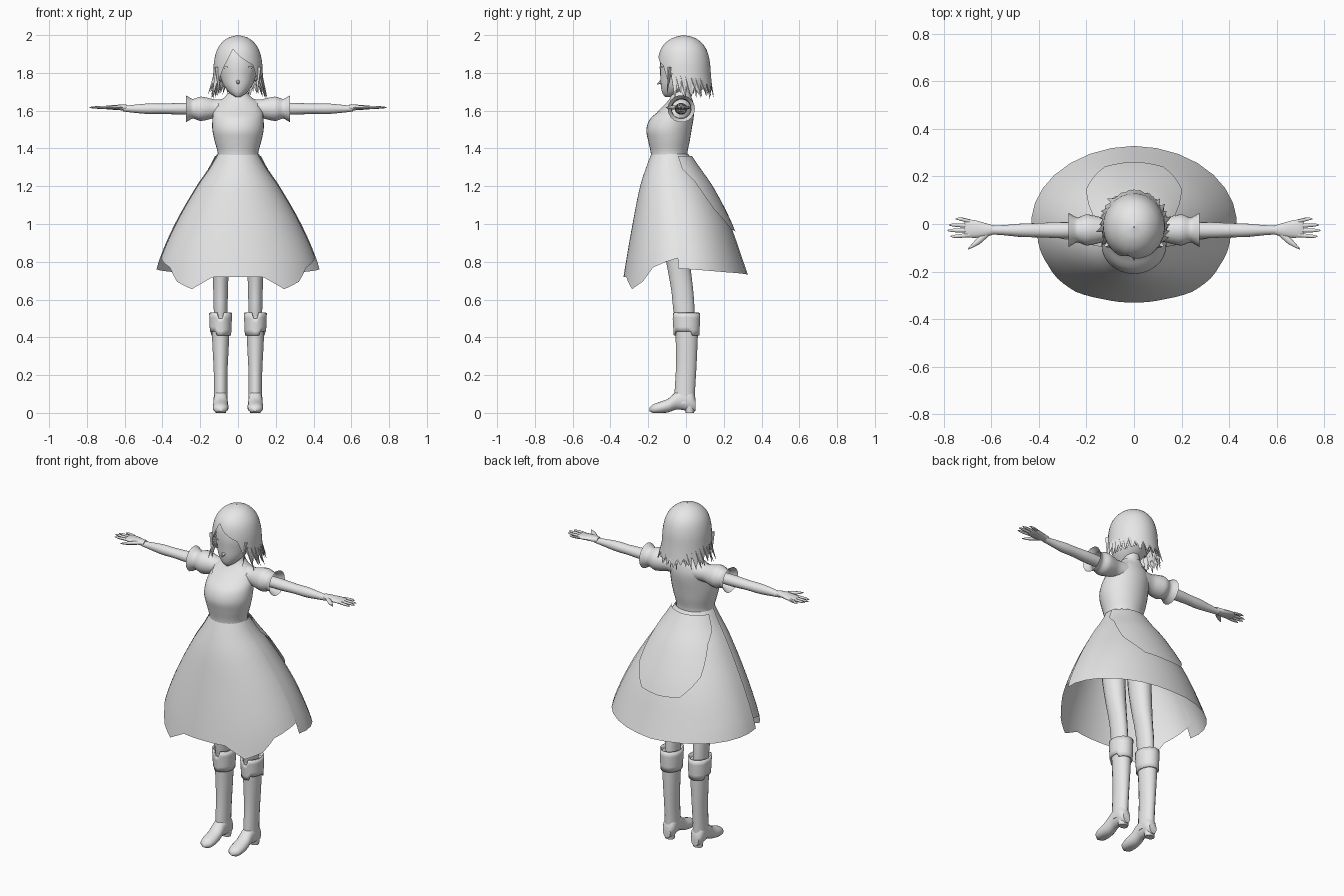
import bpy, bmesh, math, random
from mathutils import Vector

cube = bpy.data.objects.get("Cube")
if cube:
    bpy.data.objects.remove(cube, do_unlink=True)
random.seed(4)

grey = bpy.data.materials.new("plain_light_grey")
grey.use_nodes = True
grey.diffuse_color = (0.8, 0.8, 0.8, 1)
grey.node_tree.nodes["Principled BSDF"].inputs["Base Color"].default_value = grey.diffuse_color
made = []


def sample(rows, h):
    """Smoothly interpolate (height, half width, front, back) rows."""
    h = min(max(h, rows[0][0]), rows[-1][0])
    last = len(rows) - 1
    i = next(k for k in range(last) if h <= rows[k + 1][0])

    def slope(k, c):
        a, b = rows[max(k - 1, 0)], rows[min(k + 1, last)]
        return (b[c] - a[c]) / (b[0] - a[0])
    a, b = rows[i], rows[i + 1]
    d = b[0] - a[0]
    t = (h - a[0]) / d
    s = t * t * (3 - 2 * t)
    return [a[c] * (1 - s) + b[c] * s + d * t * (1 - t) * ((1 - t) * slope(i, c) - t * slope(i + 1, c))
            for c in (1, 2, 3)]


def hem(points, top, step=5):
    """Columns (angle, bottom, top) along a polyline hem."""
    cols = []
    for (a, za), (b, zb) in zip(points, points[1:]):
        n = max(1, round(abs(b - a) / step))
        cols += [(a + (b - a) * k / n, za + (zb - za) * k / n, top) for k in range(n)]
    return cols + [(*points[-1], top)]


def both(points):
    return [(-a, z) for a, z in reversed(points) if a] + points


def upright(x, y, z):
    return (x, y, z)


def finish(name, bm, mirror=False):
    mesh = bpy.data.meshes.new(name)
    bmesh.ops.recalc_face_normals(bm, faces=bm.faces)
    bm.to_mesh(mesh)
    bm.free()
    mesh.materials.append(grey)
    ob = bpy.data.objects.new(name, mesh)
    bpy.context.collection.objects.link(ob)
    if mirror:
        ob.modifiers.new("mirror", "MIRROR")
    made.append(ob)
    return ob


def loft(name, rows, cols=None, steps=14, place=upright, grow=0, power=1, mirror=False, sides=24):
    """Sweep cross-sections; angle zero faces the front."""
    solid = cols is None
    if solid:
        cols = [(360 * k / sides, rows[0][0], rows[-1][0]) for k in range(sides + 1)]
    bm = bmesh.new()
    grid = []
    for angle, low, high in cols:
        a = math.radians(angle)
        line = []
        for k in range(steps + 1):
            h = high + (low - high) * (k / steps) ** power
            w, f, b = sample(rows, h)
            p = ((w + grow) * math.sin(a), (f + b) / 2 - ((b - f) / 2 + grow) * math.cos(a), h)
            line.append(bm.verts.new(place(*p)))
        grid.append(line)
    for l, r in zip(grid, grid[1:]):
        for k in range(steps):
            bm.faces.new((l[k], l[k + 1], r[k + 1], r[k]))
    bmesh.ops.remove_doubles(bm, verts=bm.verts, dist=0.0002)
    if solid:
        bmesh.ops.holes_fill(bm, edges=[e for e in bm.edges if e.is_boundary], sides=0)
    return finish(name, bm, mirror)


def spike(name, start, end, radius, mirror=False, flat=0.5):
    """Tapered strand between two points."""
    start, end = Vector(start), Vector(end)
    bm = bmesh.new()
    bmesh.ops.create_cone(bm, segments=6, radius1=radius, radius2=0.001, depth=1, cap_ends=True)
    turn = (end - start).to_track_quat("Z", "Y")
    for v in bm.verts:
        v.co = start + turn @ Vector((v.co.x, v.co.y * flat, (v.co.z + 0.5) * (end - start).length))
    return finish(name, bm, mirror)


# Bodice with shoulders and neck
torso = [(1.34, .108, -.185, .008), (1.38, .108, -.187, .008), (1.44, .124, -.2, .02), (1.5, .136, -.21, .03),
         (1.56, .135, -.188, .04), (1.6, .13, -.14, .042), (1.64, .11, -.1, .035), (1.67, .068, -.078, .025),
         (1.7, .046, -.068, .022), (1.76, .04, -.06, .025)]
loft("bodice", torso, steps=26, sides=32)
loft("collar", torso, hem(both([(0, 1.64), (10, 1.59), (42, 1.6), (60, 1.635), (90, 1.65), (180, 1.645)]), 1.69),
     steps=8, grow=.005)

# Hips hidden under the skirt
loft("hips", [(1.03, .05, -.1, -.03), (1.08, .115, -.15, 0), (1.2, .13, -.17, .02), (1.35, .1, -.17, 0)])

# Skirt: notched front panel, longer back panel, rear overlay
skirt = [(.64, .455, -.345, .355), (.8, .418, -.32, .3), (1, .332, -.285, .228), (1.2, .217, -.245, .125),
         (1.3, .148, -.213, .055), (1.37, .108, -.186, .008)]
loft("skirt_front", skirt, hem(both([(0, .72), (18, .718), (33, .655), (47, .695), (58, .77), (72, .8), (93, .835)]),
     1.37), steps=16, grow=-.002)
loft("skirt_back", skirt, hem([(84, .765), (130, .745), (180, .73), (230, .745), (276, .765)], 1.37, 12),
     steps=16, grow=.004)
loft("skirt_overlay", skirt, hem([(112, 1.29), (125, 1.23), (139, 1.08), (160, .97), (180, .96), (200, .97),
     (221, 1.08), (235, 1.23), (248, 1.29)], 1.36), steps=10, grow=.017)


# Sleeves and arms
def sideways(x, y, z):
    return (z, y, 1.61 - x)


sleeve = [(h, r, -.025 - r, -.025 + r) for h, r in
          ((.06, .055), (.12, .05), (.165, .06), (.2, .065), (.222, .058), (.238, .052), (.275, .072))]
loft("puff_sleeve", sleeve, hem([(0, .06), (360, .06)], .275, 20), place=sideways, steps=18, mirror=True)
loft("arm", [(.18, .03, -.058, .005), (.3, .031, -.06, .008), (.4, .027, -.056, .004), (.47, .028, -.055, .002),
             (.55, .021, -.047, -.005), (.61, .014, -.043, -.007)], place=sideways, sides=16, mirror=True)


def hand_axis(x, y, z):
    return (z, y, 1.617 - x)


loft("palm", [(.59, .015, -.044, -.006), (.63, .015, -.055, .005), (.67, .012, -.058, .016), (.7, .009, -.056, .018),
              (.715, .004, -.05, .012)], place=hand_axis, sides=14, mirror=True)
for name, y, tip, lean in (("little", .011, .75, .01), ("ring", -.008, .778, .004),
                           ("middle", -.027, .785, 0), ("index", -.046, .772, -.006)):
    loft(name + "_finger", [(.69, .008, y - .009, y + .009), (tip - .02, .006, y + lean - .007, y + lean + .007),
                            (tip, .002, y + lean - .002, y + lean + .002)],
         place=hand_axis, sides=8, steps=6, mirror=True)
loft("thumb", [(.61, .009, -.05, -.02), (.65, .01, -.085, -.05), (.68, .007, -.1, -.082), (.697, .002, -.108, -.102)],
     place=hand_axis, sides=8, steps=8, mirror=True)


# Legs and boots
def leg_place(x, y, z):
    return (x + .092, y, z)


loft("leg", [(.45, .034, -.045, .045), (.55, .037, -.068, .045), (.63, .039, -.075, .04), (.72, .042, -.09, .03),
             (.8, .05, -.105, .02), (.95, .058, -.13, .01), (1.12, .062, -.145, .01)],
     place=leg_place, sides=18, mirror=True)
loft("boot_shaft", [(.05, .037, -.062, .046), (.12, .036, -.06, .048), (.22, .037, -.054, .054),
                    (.32, .042, -.053, .059), (.42, .047, -.056, .063), (.51, .05, -.06, .064)],
     place=leg_place, sides=18, mirror=True)
cuff = loft("boot_cuff", [(.4, .055, -.064, .07), (.46, .058, -.068, .073), (.54, .061, -.073, .075)],
            [(a, .43 if 25 < a < 120 else .41, .5 if a < 15 or a > 345 else .53) for a in range(0, 361, 10)],
            steps=4, place=leg_place, mirror=True)
thick = cuff.modifiers.new("thickness", "SOLIDIFY")
thick.thickness = .008


def foot_place(x, y, z):
    return (x + .092, -z, max(y, 0))


loft("boot_foot", [(-.05, .024, .01, .08), (-.04, .035, .005, .11), (0, .037, .012, .135), (.05, .037, .018, .115),
                   (.09, .04, .004, .078), (.14, .041, -.004, .058), (.18, .03, -.002, .042), (.192, .01, .008, .028)],
     place=foot_place, sides=18, mirror=True)
loft("boot_heel", [(0, .028, -.002, .043), (.02, .03, -.006, .046), (.05, .032, -.01, .047)],
     place=leg_place, sides=12, steps=3, mirror=True)

# Head and face
head = [(1.672, .012, -.11, -.08), (1.69, .04, -.124, -.03), (1.73, .074, -.133, .03), (1.78, .094, -.136, .08),
        (1.84, .106, -.138, .1), (1.9, .1, -.128, .1), (1.95, .07, -.095, .07), (1.975, .02, -.04, .02)]
loft("head", head, steps=20, sides=28)
spike("nose", (0, -.125, 1.755), (0, -.154, 1.74), .014, flat=1)
loft("eye", head, hem([(17, 1.795), (28, 1.785), (40, 1.8)], 1.825), steps=3, grow=.002, mirror=True)
loft("upper_lash", head, hem([(15, 1.822), (28, 1.83), (43, 1.82)], 1.834), steps=2, grow=.006, mirror=True)
loft("mouth", head, hem([(-9, 1.711), (0, 1.708), (9, 1.711)], 1.714), steps=2, grow=.003)
spike("ear", (.088, -.02, 1.76), (.118, 0, 1.81), .018, mirror=True)

# Hair cap with parted fringe and jagged ends
hair = [(1.64, .15, -.14, .15), (1.74, .134, -.146, .137), (1.8, .131, -.149, .131), (1.86, .127, -.149, .126),
        (1.92, .112, -.136, .11), (1.96, .086, -.108, .082), (1.988, .048, -.063, .04), (2, .002, -.014, -.01)]
ends = []
for k in range(25):
    ends.append((76 + k * 8.5, (1.685 if k % 2 else 1.735) + random.uniform(-.012, .012)))
fringe = [(-75, 1.7), (-64, 1.8), (-52, 1.75), (-40, 1.81), (-26, 1.87), (-14, 1.925),
          (5, 1.885), (22, 1.86), (38, 1.84), (50, 1.76), (62, 1.8), (70, 1.7)]
loft("hair_cap", hair, hem(fringe + ends + [(285, 1.7)], 2, 4), steps=18, power=1.8)
loft("hair_under_layer", hair, hem([(80, 1.72)] + [(a + 5, z + .012) for a, z in ends[1:-1]] + [(280, 1.72)], 1.9),
     steps=8, grow=-.012)

# Loose strands flicking outward around the neck
for k in range(22):
    turn = math.radians(66 + k * 228 / 21)
    low = random.uniform(1.66, 1.71)
    reach = random.uniform(.138, .162)
    spike("hair_strand", (.118 * math.sin(turn), -.01 - .125 * math.cos(turn), 1.79),
          (reach * math.sin(turn + .1), -.01 - reach * math.cos(turn + .1), low), .021)
spike("front_lock", (.112, -.085, 1.83), (.1, -.1, 1.69), .016, mirror=True)

# Smooth shading
bpy.ops.object.select_all(action="DESELECT")
for ob in made:
    ob.select_set(True)
bpy.context.view_layer.objects.active = made[0]
bpy.ops.object.shade_smooth_by_angle(angle=math.radians(45))
